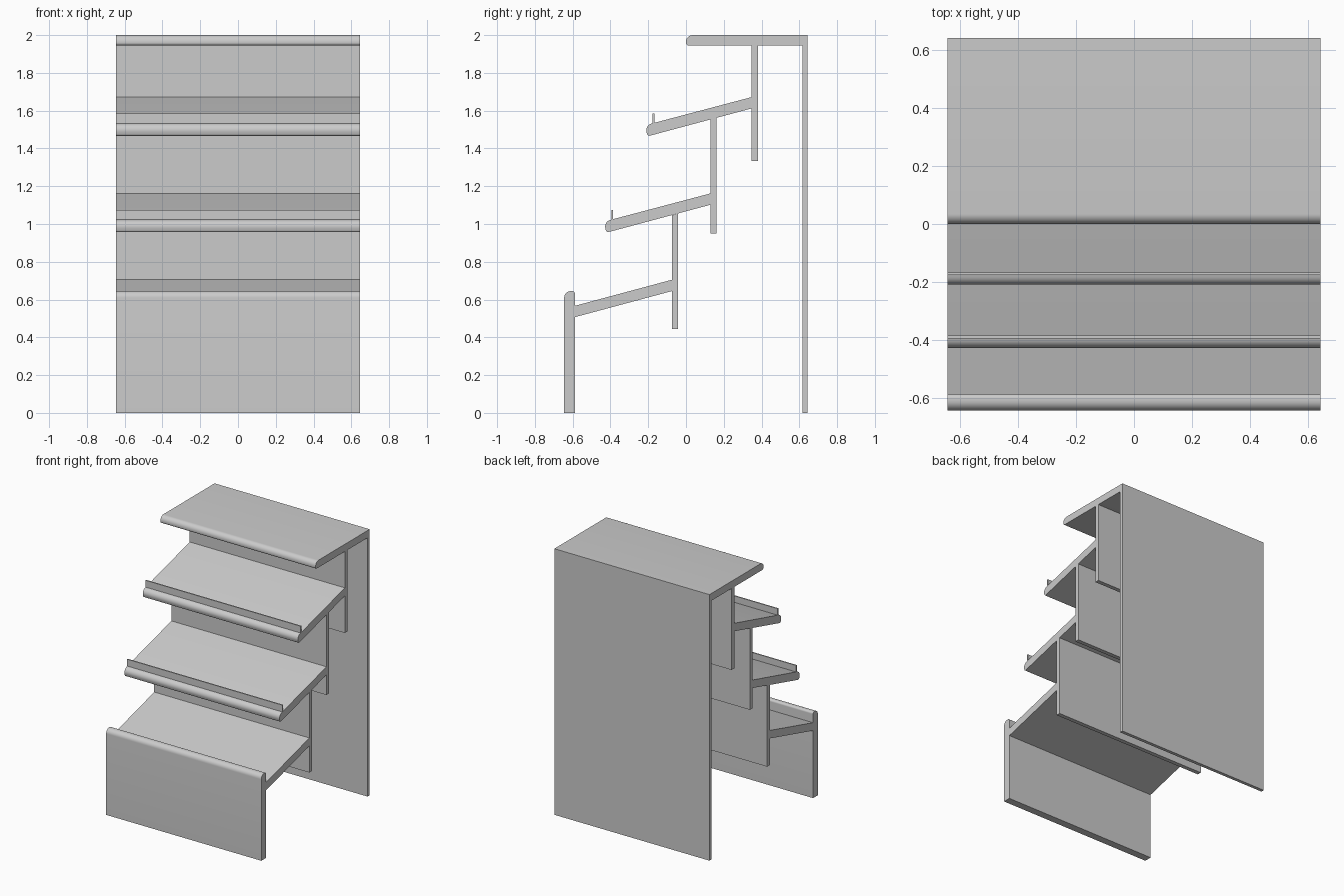
import bpy, bmesh, math
from mathutils import Vector

if "Cube" in bpy.data.objects:
    bpy.data.objects.remove(bpy.data.objects["Cube"])

HALF_W = 0.645
SLOPE = math.tan(math.radians(15))


def fillet(points, segs=8):
    """Points are (y, z) or (y, z, radius); round the corners that have a radius."""
    out = []
    n = len(points)
    for i, p in enumerate(points):
        c = Vector(p[:2])
        r = p[2] if len(p) > 2 else 0
        if not r:
            out.append(c)
            continue
        u = (Vector(points[i - 1][:2]) - c).normalized()
        v = (Vector(points[(i + 1) % n][:2]) - c).normalized()
        half = u.angle(v) / 2
        centre = c + (u + v).normalized() * (r / math.sin(half))
        a = c + u * (r / math.tan(half)) - centre
        b = c + v * (r / math.tan(half)) - centre
        for k in range(segs + 1):
            t = k / segs
            sweep = math.pi - 2 * half
            d = (a * math.sin((1 - t) * sweep) + b * math.sin(t * sweep)) / math.sin(sweep) \
                if abs(math.sin(sweep)) > 1e-6 else a.lerp(b, t)
            out.append(centre + d)
    return out


def extrude(name, points):
    """Extrude a side profile across the full width."""
    bm = bmesh.new()
    face = bm.faces.new([bm.verts.new((-HALF_W, p.x, p.y)) for p in fillet(points)])
    geom = bmesh.ops.extrude_face_region(bm, geom=[face])["geom"]
    verts = [g for g in geom if isinstance(g, bmesh.types.BMVert)]
    bmesh.ops.translate(bm, verts=verts, vec=(2 * HALF_W, 0, 0))
    bmesh.ops.recalc_face_normals(bm, faces=bm.faces)
    mesh = bpy.data.meshes.new(name)
    bm.to_mesh(mesh)
    bm.free()
    obj = bpy.data.objects.new(name, mesh)
    bpy.context.collection.objects.link(obj)
    bpy.ops.object.select_all(action='DESELECT')
    obj.select_set(True)
    bpy.context.view_layer.objects.active = obj
    bpy.ops.object.shade_smooth_by_angle(angle=math.radians(30))
    return obj


# Carcass: back, top and front boards
extrude("back_panel", [(0.618, 0), (0.643, 0), (0.643, 1.945), (0.618, 1.945)])
extrude("top_board", [(0, 1.945, 0.015), (0.643, 1.945), (0.643, 2), (0, 2, 0.035)])
extrude("front_panel", [(-0.645, 0), (-0.588, 0), (-0.588, 0.645, 0.015), (-0.645, 0.645, 0.035)])

# Upright dividers, their tops cut to the slope of the shelf above
T = 0.032
extrude("upper_divider", [(0.348, 1.333), (0.348 + T, 1.333), (0.348 + T, 1.945), (0.348, 1.945)])
for name, y, low, top in (("middle_divider", 0.13, 0.95, 1.554),
                          ("lower_divider", -0.074, 0.445, 1.047)):
    extrude(name, [(y, low), (y + T, low), (y + T, top + T * SLOPE), (y, top)])

# Sloping shelves with a rounded nose and a thin upright lip
for name, y, z in (("upper", 0.348, 1.672), ("middle", 0.13, 1.162)):
    run = 0.551
    by, bz = y - run, z - 0.06 - run * SLOPE
    extrude(name + "_shelf", [(by, bz, 0.012), (y, z - 0.06), (y, z),
                              (by - 0.015, bz + 0.058, 0.037)])
    ly = y - 0.525
    lz = z - 0.525 * SLOPE
    extrude(name + "_lip", [(ly, lz - 0.003), (ly + 0.009, lz), (ly + 0.009, lz + 0.053),
                            (ly, lz + 0.053)])

# Bottom shelf between the front panel and the lower divider
extrude("bottom_shelf", [(-0.588, 0.507), (-0.074, 0.645), (-0.074, 0.705), (-0.588, 0.567)])
